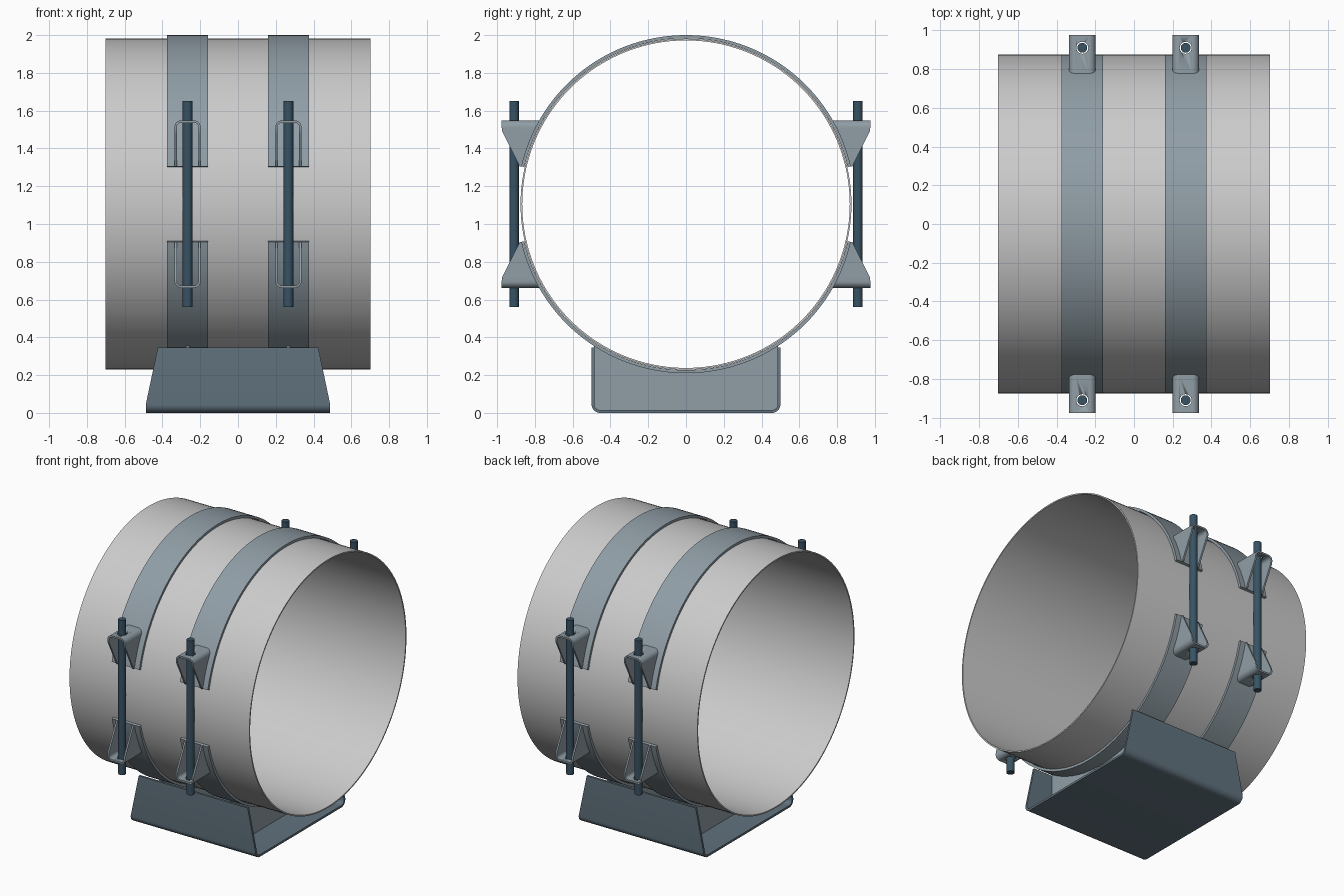
import bpy, bmesh, math
from math import sin, cos, sqrt, radians

if "Cube" in bpy.data.objects:
    bpy.data.objects.remove(bpy.data.objects["Cube"])

AXIS_Z = 1.105            # height of the pipe axis
R_PIPE, R_STRAP = 0.876, 0.895
BAND_X = 0.267            # band centre, mirrored to both sides


def material(name, rgb):
    m = bpy.data.materials.new(name)
    m.diffuse_color = (*rgb, 1)
    m.use_nodes = True
    m.node_tree.nodes["Principled BSDF"].inputs["Base Color"].default_value = m.diffuse_color
    return m


STEEL = material("band_steel", (0.28, 0.34, 0.38))
BASE = material("base_steel", (0.12, 0.17, 0.21))
DARK = material("rod_steel", (0.04, 0.085, 0.125))


def finish(name, bm, mat, z):
    bmesh.ops.recalc_face_normals(bm, faces=bm.faces)
    mesh = bpy.data.meshes.new(name)
    bm.to_mesh(mesh)
    bm.free()
    if mat:
        mesh.materials.append(mat)
    ob = bpy.data.objects.new(name, mesh)
    bpy.context.collection.objects.link(ob)
    ob.location.z = z
    bpy.ops.object.select_all(action='DESELECT')
    ob.select_set(True)
    bpy.context.view_layer.objects.active = ob
    bpy.ops.object.shade_smooth_by_angle(angle=radians(30))
    return ob


def shell(name, outer, inner, ends, mat=None, z=AXIS_Z, closed=False):
    """Thick strip between two profiles; ends(p) gives its two 3D end points."""
    bm = bmesh.new()
    rows = []
    for o, i in zip(outer, inner):
        (o0, o1), (i0, i1) = ends(o), ends(i)
        rows.append([bm.verts.new(p) for p in (o0, o1, i1, i0)])
    n = len(rows)
    for k in range(n if closed else n - 1):
        a, b = rows[k], rows[(k + 1) % n]
        for j in range(4):
            bm.faces.new((a[j], a[(j + 1) % 4], b[(j + 1) % 4], b[j]))
    if not closed:
        bm.faces.new(rows[0])
        bm.faces.new(rows[-1])
    return finish(name, bm, mat, z)


def cylinder(name, r, x, y, z0, z1, mat=None):
    bm = bmesh.new()
    bmesh.ops.create_cone(bm, cap_ends=True, segments=32, radius1=r, radius2=r, depth=z1 - z0)
    bmesh.ops.translate(bm, verts=bm.verts, vec=(x, y, (z0 + z1) / 2))
    return finish(name, bm, mat, AXIS_Z)


def mirror(ob, x, y, z):
    m = ob.modifiers.new("mirror", 'MIRROR')
    m.use_axis = (x, y, z)
    m.use_mirror_merge = False


def arc(r, a0, a1, n, cx=0, cz=0):
    return [(cx + r * cos(radians(a0 + (a1 - a0) * k / n)),
             cz + r * sin(radians(a0 + (a1 - a0) * k / n))) for k in range(n + 1)]


def channel(w, z_open, z_flat, r, t, steps):
    """U profile, offset inwards by t, with its flat at z_flat."""
    s = 1 if z_flat > z_open else -1
    zc = z_flat - s * r
    right = [(w - t, z_open + (zc - z_open) * k / steps) for k in range(steps)]
    right += [(u, zc + s * v) for u, v in arc(r - t, 0, 90, 8, w - r)]
    return right + [(-u, v) for u, v in reversed(right)]


def along_x(x0, x1):
    return lambda p: ((x0, p[0], p[1]), (x1, p[0], p[1]))


# Pipe
shell("pipe", arc(R_PIPE, 0, 357.5, 143), arc(0.867, 0, 357.5, 143),
      along_x(-0.702, 0.702), closed=True)

# Upper and lower strap halves
end = math.degrees(math.asin(0.2 / R_STRAP))
strap = shell("straps", arc(R_STRAP, end, 180 - end, 72), arc(R_PIPE + 0.002, end, 180 - end, 72),
              along_x(BAND_X - 0.108, BAND_X + 0.108), STEEL)
mirror(strap, True, False, True)


# Clamp lugs: folded channel, fitted to the strap inside and tapered outside
def lug_ends(p):
    inside = sqrt((R_STRAP - 0.003) ** 2 - p[1] ** 2)
    outside = min(0.976, 0.88 + (p[1] - 0.2) * 0.5)
    return (p[0] + BAND_X, inside, p[1]), (p[0] + BAND_X, outside, p[1])


lug = shell("clamp_lugs", channel(0.069, 0.2, 0.443, 0.034, 0, 10),
            channel(0.069, 0.2, 0.443, 0.034, 0.012, 10), lug_ends, STEEL)
cutter = cylinder("hole_cutter", 0.031, BAND_X, 0.91, 0.3, 0.6)
cutter.hide_render = True
cut = lug.modifiers.new("bolt_hole", 'BOOLEAN')
cut.operation = 'DIFFERENCE'
cut.solver = 'EXACT'
cut.object = cutter
bpy.context.view_layer.objects.active = lug
bpy.ops.object.modifier_apply(modifier=cut.name)
bpy.data.objects.remove(cutter)
mirror(lug, True, True, True)

# Tension rods
rod = cylinder("tension_rods", 0.0255, BAND_X, 0.91, -0.545, 0.545, DARK)
mirror(rod, True, True, False)


# Base cradle: rounded channel with sloping ends
def base_ends(p):
    x = 0.488 - 0.063 * max(0, (p[1] - 0.045) / 0.3)
    return (-x, *p), (x, *p)


shell("base_cradle", channel(0.5, 0.345, 0, 0.045, 0, 1),
      channel(0.5, 0.345, 0, 0.045, 0.015, 1), base_ends, BASE, z=0)

# Saddle ribs below the straps
ys = [-0.486 + 0.972 * k / 40 for k in range(41)]
ribs = shell("saddle_ribs", [(y, AXIS_Z - sqrt((R_STRAP - 0.002) ** 2 - y * y)) for y in ys],
             [(y, 0.013) for y in ys], along_x(BAND_X - 0.009, BAND_X + 0.009), STEEL, z=0)
mirror(ribs, True, False, False)
